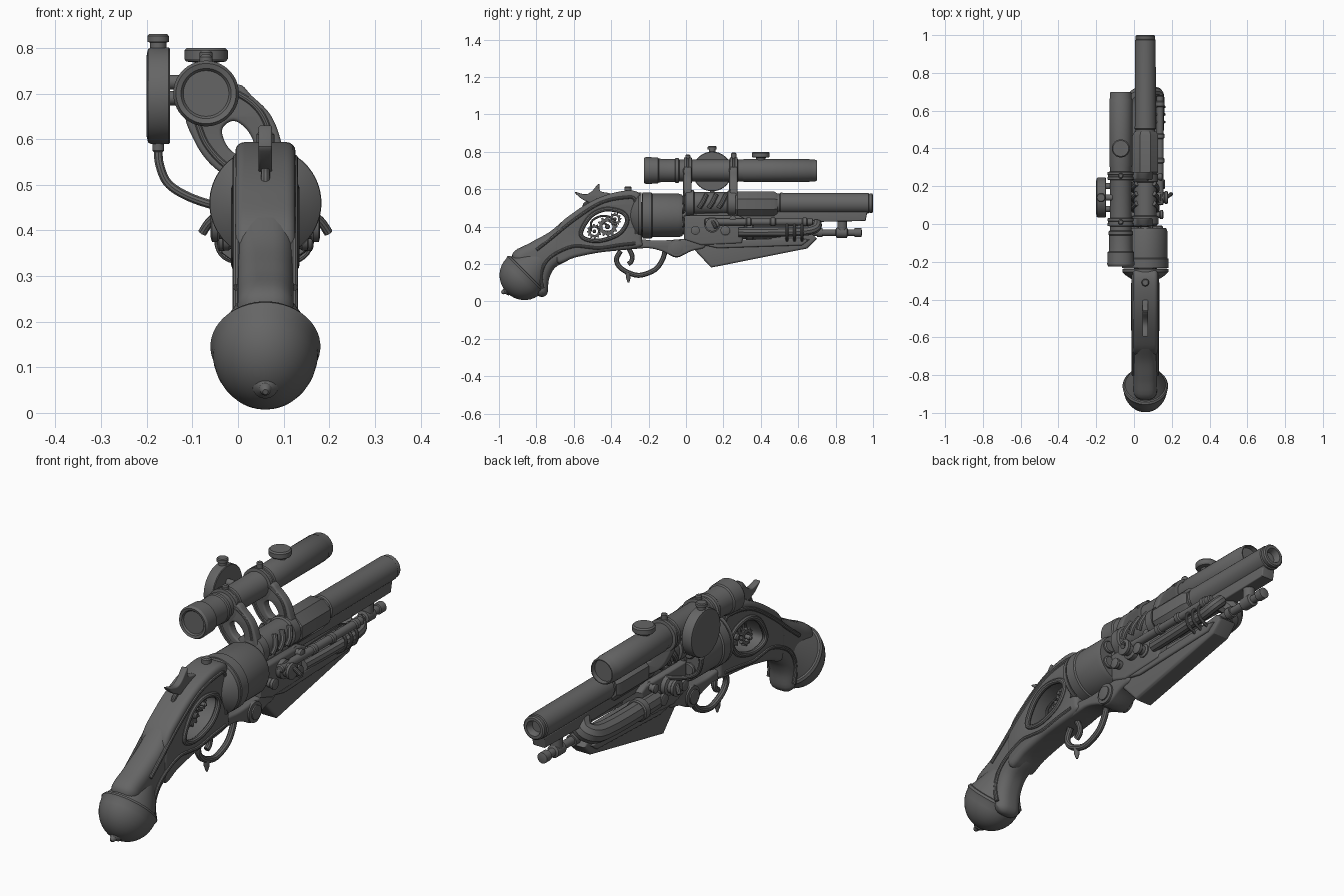
import bpy, bmesh, math
from mathutils import Vector, Matrix

CX = 0.06          # the gun's own centre plane
SX, SZ = -0.07, 0.70   # scope axis
BZ = 0.525         # barrel axis height

steel = bpy.data.materials.new("dark_steel")
steel.diffuse_color = (0.13, 0.13, 0.13, 1)


def finish(name, me):
    bm = bmesh.new()
    bm.from_mesh(me)
    bmesh.ops.remove_doubles(bm, verts=bm.verts, dist=0.0001)
    bmesh.ops.recalc_face_normals(bm, faces=bm.faces)
    bm.to_mesh(me)
    bm.free()
    me.materials.clear()
    me.materials.append(steel)
    me.shade_smooth()
    me.set_sharp_from_angle(angle=math.radians(32))
    ob = bpy.data.objects.new(name, me)
    bpy.context.collection.objects.link(ob)
    return ob


def smooth(pts, closed=False, n=5):
    """Catmull-Rom curve through the points."""
    p = [Vector(q) for q in pts]
    c = len(p)
    get = (lambda i: p[i % c]) if closed else (lambda i: p[max(0, min(c - 1, i))])
    out = []
    for i in range(c if closed else c - 1):
        a, b, d, e = get(i - 1), get(i), get(i + 1), get(i + 2)
        for k in range(n):
            t = k / n
            out.append(0.5 * (2 * b + (d - a) * t + (2 * a - 5 * b + 4 * d - e) * t * t
                              + (3 * b - a - 3 * d + e) * t ** 3))
    return out if closed else out + [p[-1]]


def curve_mesh(name, loops, closed, matrix=None, **settings):
    cu = bpy.data.curves.new(name, 'CURVE')
    for k, v in settings.items():
        setattr(cu, k, v)
    for loop in loops:
        sp = cu.splines.new('POLY')
        sp.points.add(len(loop) - 1)
        for pt, q in zip(sp.points, loop):
            pt.co = (*Vector(q).to_3d(), 1)
        sp.use_cyclic_u = closed
    tmp = bpy.data.objects.new("temp_curve", cu)
    bpy.context.collection.objects.link(tmp)
    dg = bpy.context.evaluated_depsgraph_get()
    me = bpy.data.meshes.new_from_object(tmp.evaluated_get(dg))
    bpy.data.objects.remove(tmp)
    if matrix:
        me.transform(matrix)
    return finish(name, me)


SIDE = Matrix(((0, 0, 1, 0), (1, 0, 0, 0), (0, 1, 0, 0), (0, 0, 0, 1)))    # outline in y,z
FRONT = Matrix(((1, 0, 0, 0), (0, 0, -1, 0), (0, 1, 0, 0), (0, 0, 0, 1)))  # outline in x,z


def plate(name, loops, at, half, bevel=0.01, basis=SIDE, round_it=True):
    loops = [smooth(l, True) if round_it else [Vector(q) for q in l] for l in loops]
    m = Matrix.Translation((at, 0, 0) if basis is SIDE else (0, at, 0)) @ basis
    return curve_mesh(name, loops, True, m, dimensions='2D', fill_mode='BOTH', extrude=half - bevel,
                      bevel_depth=bevel, offset=-bevel, bevel_resolution=3)


def tube(name, pts, r, closed=False, n=6):
    return curve_mesh(name, [smooth(pts, closed, n)], closed, dimensions='3D', bevel_depth=r,
                      bevel_resolution=3, use_fill_caps=True)


def lathe(name, profile, at, axis=(0, 1, 0), sides=40, squash=1):
    """Spin (distance along axis, radius) pairs about an axis through a point; squash narrows it in x."""
    bm = bmesh.new()
    rings = [[bm.verts.new((r * math.cos(a), r * math.sin(a), t))
              for a in [2 * math.pi * (i + .5) / sides for i in range(sides)]] for t, r in profile]
    for r0, r1 in zip(rings, rings[1:]):
        for i in range(sides):
            j = (i + 1) % sides
            bm.faces.new((r0[i], r0[j], r1[j], r1[i]))
    bm.faces.new(rings[0])
    bm.faces.new(rings[-1])
    me = bpy.data.meshes.new(name)
    bm.to_mesh(me)
    bm.free()
    me.transform(Matrix.Translation(at) @ Matrix.Diagonal((squash, 1, 1, 1))
                 @ Vector(axis).to_track_quat('Z', 'Y').to_matrix().to_4x4())
    return finish(name, me)


def rod(name, a, b, r, bev=0.005, sides=24):
    a, b = Vector(a), Vector(b)
    d = (b - a).length
    return lathe(name, [(0, r - bev), (bev, r), (d - bev, r), (d, r - bev)], a, b - a, sides)


# Grip, domed pommel cap and butt stud
plate("grip", [[(-.93, .25), (-.83, .315), (-.727, .373), (-.64, .445), (-.59, .46), (-.57, .38), (-.58, .26),
                (-.63, .22), (-.70, .18), (-.733, .117), (-.743, .04), (-.79, .03), (-.88, .12)]], CX, .062, .045)
dome = [(-.128 * math.cos(a), max(.004, .132 * math.sin(a))) for a in [math.pi / 2 * k / 9 for k in range(10)]]
lathe("pommel", dome + [(.012, .137), (.022, .13), (.024, .122), (.06, .105), (.10, .085), (.15, .06)],
      (CX, -.867, .137), (0, .7, .7), 48, .88)
lathe("butt_stud", [(0, .03), (.012, .028), (.024, .014), (.032, .012), (.04, .006)], (CX, -.95, .062), (0, -.8, -.35), 20)

# Receiver frame with teardrop window
window = [(-.56, .373), (-.51, .455), (-.43, .492), (-.34, .475), (-.315, .427), (-.36, .36), (-.46, .325), (-.54, .335)]
plate("receiver", [[(-.69, .385), (-.594, .48), (-.46, .557), (-.326, .592), (-.25, .578), (-.235, .5), (-.235, .34),
                    (-.25, .288), (-.46, .262), (-.594, .235), (-.69, .21)], window], CX, .066, .02)
for s, side in ((-1, "left"), (1, "right")):
    x = CX + s * .063
    tube("window_rim_" + side, [(x, *q) for q in window], .012, True)
    tube("grip_trim_" + side, [(x, y, z) for y, z in [(-.765, .07), (-.775, .14), (-.75, .21), (-.69, .26), (-.6, .295),
                               (-.52, .29), (-.46, .285), (-.36, .30), (-.27, .31)]], .009)
    tube("upper_trim_" + side, [(x, y, z) for y, z in [(-.80, .275), (-.73, .33), (-.6, .435), (-.46, .525), (-.33, .555),
                                (-.27, .535), (-.265, .36)]], .009)

# Clockwork inside the window
for i, (y, z, r, x) in enumerate([(-.42, .40, .055, .06), (-.38, .44, .035, .08), (-.49, .375, .04, .045)]):
    teeth = [(y + q * math.cos(a), z + q * math.sin(a)) for k in range(48)
             for a, q in [(2 * math.pi * k / 48, r if k % 4 < 2 else r * .8)]]
    hub = [(y + r * .5 * math.cos(k * .524), z + r * .5 * math.sin(k * .524)) for k in range(12)]
    plate(f"gear_{i}", [teeth, hub], x, .008, .002, round_it=False)
    rod(f"gear_axle_{i}", (x - .03, y, z), (x + .03, y, z), r * .25)
tube("mainspring", [(CX, -.43 + .008 * k * math.cos(k * .9), .405 + .006 * k * math.sin(k * .9)) for k in range(1, 12)], .006)

# Hammer, rear sight, trigger and guard
plate("hammer", [[(-.595, .585), (-.54, .573), (-.505, .588), (-.465, .63), (-.458, .59), (-.40, .575), (-.37, .53),
                  (-.46, .50), (-.52, .53), (-.56, .55)]], CX, .015, .005)
tube("hammer_curl", [(CX, -.50, .54), (CX, -.54, .52), (CX, -.54, .49), (CX, -.51, .48)], .01)
rod("rear_sight", (CX, -.31, .57), (CX, -.31, .615), .02)
tube("trigger", [(CX, -.31, .29), (CX, -.288, .245), (CX, -.292, .215), (CX, -.31, .20)], .013)
tube("trigger_guard", [(CX, -.35, .27), (CX, -.372, .225), (CX, -.355, .185), (CX, -.31, .155), (CX, -.246, .14),
                       (CX, -.166, .17), (CX, -.125, .225), (CX, -.11, .28)], .014)
lathe("guard_spur", [(0, .014), (.03, .012), (.055, .004)], (CX, -.31, .155), (0, .05, -1), 16)

# Recoil shield and revolving cylinder
lathe("recoil_shield", [(-.30, .06), (-.275, .10), (-.255, .122), (-.238, .122)], (CX, 0, .46))
lathe("cylinder", [(-.236, .11), (-.232, .123), (-.185, .123), (-.18, .117), (-.04, .117), (-.02, .11), (-.02, .05),
                   (.0, .05)], (CX, 0, .46), sides=48)
for k in range(6):
    a = k * math.pi / 3 + math.pi / 2
    p = Vector((CX + .075 * math.cos(a), -.03, .46 + .075 * math.sin(a)))
    rod(f"chamber_{k}", p, p + Vector((0, .022, 0)), .028)

# Lower frame with its pivot
plate("lower_frame", [[(-.33, .28), (-.27, .33), (-.15, .325), (0, .335), (.09, .34), (.10, .29), (.03, .27), (-.05, .235),
                       (-.12, .265), (-.2, .285)]], CX, .055, .012)
lathe("pivot", [(-.072, .025), (-.07, .032), (-.064, .032), (-.062, .046), (.062, .046), (.064, .032), (.07, .032),
                (.072, .025)], (CX, -.05, .285), (1, 0, 0))

# Barrel, shroud and under-rib
lathe("barrel", [(0, .052), (.5, .052), (.505, .057), (.52, .056), (.975, .055), (.978, .05), (.982, .052), (.995, .052),
                 (1, .046), (1, .034), (.99, .03), (.97, .026)], (CX, 0, BZ))
lathe("barrel_shroud", [(.26, .06), (.275, .073), (.47, .073), (.49, .062)], (CX, 0, .52), sides=8)
lathe("breech", [(-.01, .05), (0, .07), (.04, .07), (.045, .06), (.22, .06), (.225, .068), (.265, .068)], (CX, 0, BZ), sides=32)
plate("under_rib", [[(.02, .47), (.02, .435), (.68, .425), (.96, .43), (.97, .48), (.5, .48)]], CX, .032, .006, round_it=False)
for k in range(3):
    y = .07 + k * .052
    for s in (-1, 1):
        tube(f"louver_{k}_{s}", [(CX + s * .060, y, .50), (CX + s * .062, y + .02, .53), (CX + s * .045, y + .04, .57)], .013)

# Valve block under the breech
plate("valve_block", [[(-.01, .46), (-.01, .33), (.08, .30), (.3, .31), (.32, .44), (.28, .46)]], CX, .06, .012, round_it=False)
for s in (-1, 1):
    for k, (y, z, r, out) in enumerate([(.14, .41, .042, .12), (.05, .38, .028, .095), (.21, .38, .03, .105), (.25, .44, .022, .09)]):
        lathe(f"valve_{k}_{s}", [(.04, r), (out - .04, r), (out - .035, r * .7), (out - .02, r * .7), (out - .015, r * .85),
                                 (out - .003, r * .85), (out, r * .6)], (CX, y, z), (s, 0, 0), 24)
    tube(f"lever_{s}", [(CX + s * .11, .14, .43), (CX + s * .125, .15, .415), (CX + s * .138, .16, .395)], .010)

# Right side: slim pipes with collars and clips
rod("upper_pipe", (.138, .1, .425), (.138, .68, .425), .018)
for k, y in enumerate((.32, .45, .62)):
    rod(f"pipe_collar_{k}", (.138, y, .425), (.138, y + .03, .425), .023)
for k, y in enumerate((.54, .58, .62)):
    tube(f"pipe_clip_{k}", [(.11, y, .43), (.158, y, .40), (.15, y, .35), (.10, y, .32)], .007)
tube("right_pipe", [(.125, .28, .37), (.13, .45, .37), (.135, .62, .375), (.13, .69, .39), (.10, .70, .42)], .026)

# Left side: fat exhaust pipe with elbow
tube("left_pipe", [(.0, .22, .375), (-.005, .45, .375), (-.005, .60, .38), (.005, .665, .39), (.035, .685, .41), (.06, .66, .44)], .042, n=8)
rod("left_pipe_collar", (-.003, .32, .375), (-.004, .36, .375), .048)

# Keel
plate("keel", [[(.03, .30), (.037, .285), (.134, .181), (.647, .283), (.70, .335), (.67, .365), (.37, .33), (.18, .32)]],
      CX, .045, .012, round_it=False)
plate("keel_rail", [[(.1, .30), (.17, .285), (.62, .30), (.66, .33), (.6, .34), (.12, .325)]], CX, .055, .008, round_it=False)

# Ramrod under the muzzle
lathe("ramrod", [(.3, .018), (.70, .018), (.70, .025), (.73, .025), (.73, .018), (.80, .018), (.805, .028), (.86, .028),
                 (.865, .018), (.90, .018), (.902, .024), (.937, .024), (.94, .014)], (CX, 0, .368), sides=24)
rod("ramrod_post", (CX, .835, .37), (CX, .835, .44), .026)

# Scope tube, turret and mounts
lathe("scope", [(-.215, .05), (-.222, .055), (-.225, .066), (-.215, .072), (-.15, .070), (-.145, .064), (-.13, .062), (-.06, .062),
                (-.055, .066), (-.04, .066), (-.035, .058), (.3, .058), (.31, .061), (.66, .061), (.665, .058), (.69, .058),
                (.70, .054), (.70, .05), (.68, .048)], (SX, 0, SZ), sides=48)
lathe("scope_turret", [(.04, .025), (.068, .025), (.07, .044), (.076, .048), (.094, .048), (.1, .042)], (SX, .40, SZ), (0, 0, 1), 28)
for k, y in enumerate((.01, .255)):
    lathe(f"scope_ring_{k}", [(-.022, .06), (-.02, .071), (-.006, .071), (-.004, .067), (.004, .067), (.006, .071), (.02, .071),
                              (.022, .06)], (SX, y, SZ))
    rod(f"ring_screw_{k}", (SX, y, SZ + .06), (SX, y, SZ + .085 + .01 * k), .014)
    plate(f"scope_bracket_{k}", [[(-.115, .66), (-.095, .595), (-.06, .545), (-.01, .51), (.05, .49), (.1, .54), (.093, .60),
                                  (.07, .655), (.03, .695), (0, .72), (-.06, .70)],
                                 [(-.035, .62), (-.02, .58), (.015, .56), (.035, .585), (.02, .62), (-.01, .64)]],
          y, .02, .008, FRONT)
    tube(f"bracket_rib_outer_{k}", [(-.02, y - .018, .71), (.03, y - .018, .68), (.06, y - .018, .64), (.075, y - .018, .58)], .007)
    tube(f"bracket_rib_inner_{k}", [(-.09, y - .018, .64), (-.07, y - .018, .59), (-.03, y - .018, .545), (.02, y - .018, .52)], .007)

# Round side canister with cap, links and feed pipe
lathe("canister", [(-.20, .085), (-.20, .09), (-.197, .103), (-.19, .106), (-.152, .106), (-.149, .103), (-.149, .06)],
      (0, .14, .695), (1, 0, 0), 48)
lathe("canister_cap", [(.79, .018), (.812, .018), (.813, .024), (.826, .024), (.83, .02)], (-.175, .14, 0), (0, 0, 1), 24)
rod("canister_outlet", (-.175, .14, .57), (-.175, .14, .60), .013)
for k, (y, z) in enumerate(((.08, .69), (.20, .69), (.14, .725))):
    rod(f"canister_link_{k}", (-.165, y, z), (-.11, y, z), .016)
tube("feed_pipe", [(-.175, .14, .58), (-.172, .14, .545), (-.155, .14, .505), (-.117, .14, .478), (-.06, .14, .457), (.02, .14, .44)], .01)
